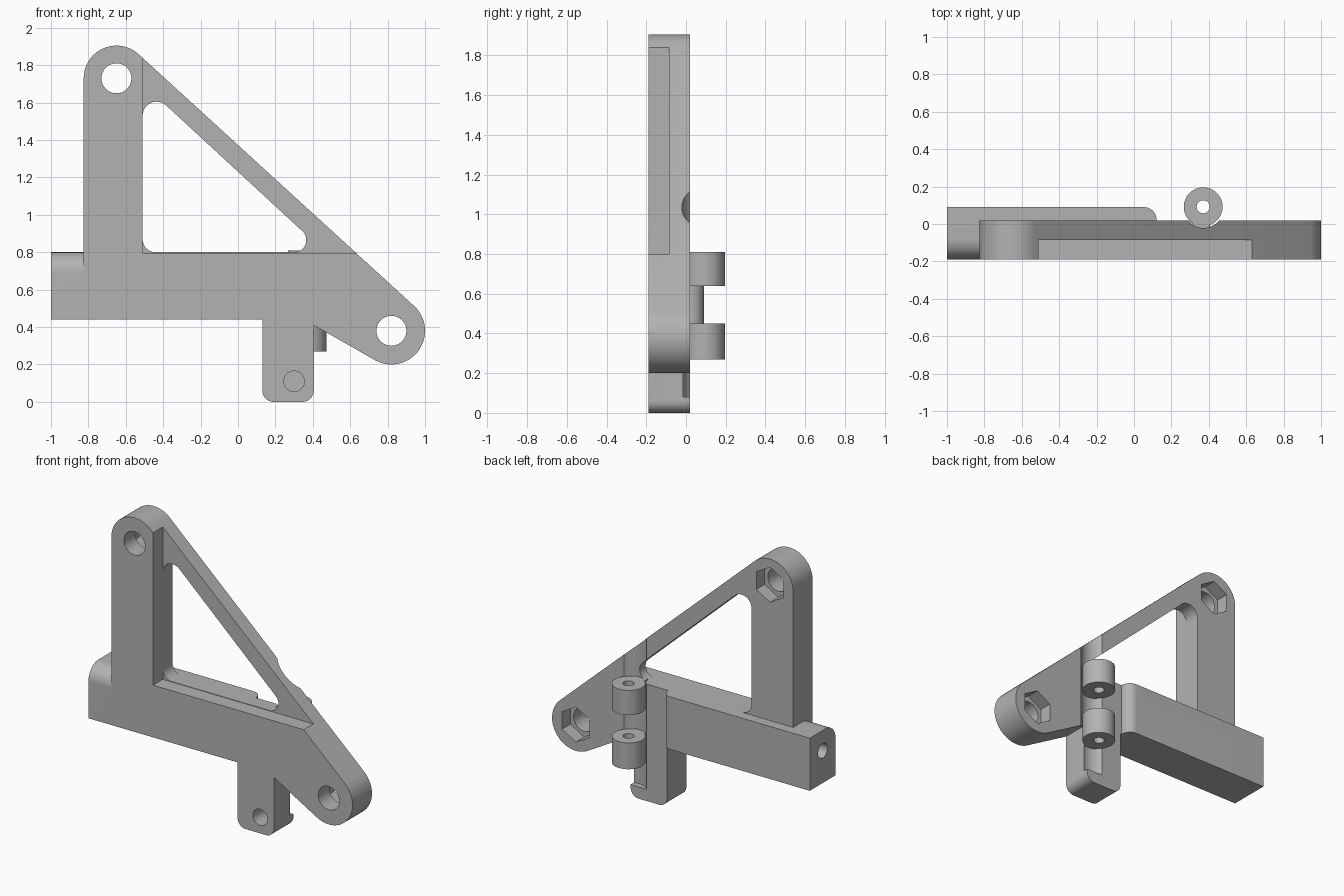
import bpy, bmesh, math

if "Cube" in bpy.data.objects:
    bpy.data.objects.remove(bpy.data.objects["Cube"], do_unlink=True)

grey = bpy.data.materials.new("plain grey")
grey.use_nodes = True
COLOUR = (0.45, 0.45, 0.45, 1)
grey.diffuse_color = COLOUR
grey.node_tree.nodes["Principled BSDF"].inputs["Base Color"].default_value = COLOUR

FRONT, BACK = -0.19, 0.02
SLOPE = 47.4                      # direction the long brace faces, in degrees
HINGE = (0.37, 0.092)


def arc(cx, cy, r, start, end, n=16):
    angles = [math.radians(start + (end - start) * i / n) for i in range(n + 1)]
    return [(cx + r * math.cos(a), cy + r * math.sin(a)) for a in angles]


def circle(cx, cy, r, n=48, turn=0):
    return arc(cx, cy, r, turn, turn + 360, n)[:-1]


def rect(a, b, c, d):
    return [(a, b), (c, b), (c, d), (a, d)]


def prism(name, points, axis, low, high):
    """Extrude a flat outline along one axis."""
    place = {"X": lambda p, d: (d, p[0], p[1]),
             "Y": lambda p, d: (p[0], d, p[1]),
             "Z": lambda p, d: (p[0], p[1], d)}[axis]
    bm = bmesh.new()
    bottom = [bm.verts.new(place(p, low)) for p in points]
    top = [bm.verts.new(place(p, high)) for p in points]
    bm.faces.new(bottom)
    bm.faces.new(top)
    for i in range(len(points)):
        j = (i + 1) % len(points)
        bm.faces.new((bottom[i], bottom[j], top[j], top[i]))
    bmesh.ops.recalc_face_normals(bm, faces=bm.faces)
    mesh = bpy.data.meshes.new(name)
    bm.to_mesh(mesh)
    bm.free()
    mesh.materials.append(grey)
    obj = bpy.data.objects.new(name, mesh)
    bpy.context.collection.objects.link(obj)
    return obj


def combine(target, other, operation="DIFFERENCE"):
    mod = target.modifiers.new("combine", "BOOLEAN")
    mod.operation, mod.solver, mod.object = operation, "EXACT", other
    bpy.context.view_layer.objects.active = target
    bpy.ops.object.modifier_apply(modifier=mod.name)
    bpy.data.objects.remove(other, do_unlink=True)


# Triangular plate with two round ends and a lower tab
outline = (arc(-0.65, 1.73, 0.175, 180, SLOPE, 24)
           + arc(0.82, 0.38, 0.18, SLOPE, -119.7, 28)
           + [(0.405, 0.41)]
           + arc(0.345, 0.06, 0.06, 0, -90, 10)
           + arc(0.19, 0.06, 0.06, -90, -180, 10)
           + [(0.13, 0.44), (-0.825, 0.44)])
bracket = prism("bracket", outline, "Y", FRONT, BACK)

# Thick square arm with a rounded front top edge and rounded inner end
section = [(FRONT, 0.44), (0.09, 0.44), (0.09, 0.8)] + arc(FRONT + 0.11, 0.69, 0.11, 90, 180)
arm = prism("side_arm", section, "X", -1, 0.12)
bm = bmesh.new()
bm.from_mesh(arm.data)
corner = [e for e in bm.edges if all(v.co.x > 0.11 and v.co.y > 0.08 for v in e.verts)]
bmesh.ops.bevel(bm, geom=corner, offset=0.065, segments=10, profile=0.5, affect="EDGES")
bm.to_mesh(arm.data)
bm.free()
combine(bracket, arm, "UNION")

# Triangular opening, and the shallower front of the long brace
opening = (arc(-0.44, 0.87, 0.07, 180, 270) + arc(0.30, 0.865, 0.065, -90, SLOPE)
           + arc(-0.435, 1.53, 0.075, SLOPE, 180))
combine(bracket, prism("opening", opening, "Y", -0.4, 0.4))
recess = [(-0.51, 0.797), (0.8, 0.797), (0.8, 0.9), (-0.3, 2), (-0.51, 2)]
combine(bracket, prism("brace_recess", recess, "Y", -0.4, -0.085))

# Bolt holes with six-sided nut pockets behind
for x, z in ((-0.65, 1.73), (0.82, 0.38)):
    combine(bracket, prism("bolt_hole", circle(x, z, 0.08), "Y", -0.4, 0.4))
    combine(bracket, prism("nut_pocket", circle(x, z, 0.12, 6, 30), "Y", -0.07, 0.4))

# Blind holes in the tab and the arm end
combine(bracket, prism("tab_hole", circle(0.30, 0.11, 0.055), "Y", -0.4, -0.06))
combine(bracket, prism("arm_hole", circle(-0.05, 0.66, 0.05), "X", -1.2, -0.55))

# Round clearance groove along the hinge line
combine(bracket, prism("hinge_groove", circle(*HINGE, 0.113), "Z", 0.08, 1.2))

# Two hinge knuckles, each tied to the plate by a small web
knuckles = []
for name, low, high in (("lower", 0.27, 0.45), ("upper", 0.64, 0.81)):
    knuckle = prism(name + "_hinge_knuckle", circle(*HINGE, 0.104), "Z", low, high)
    web = prism("web", rect(0.31, -0.03, 0.404, 0.03), "Z", low, high)
    combine(knuckle, web, "UNION")
    combine(knuckle, prism("pin_hole", circle(*HINGE, 0.035, 32), "Z", 0, 1))
    knuckles.append(knuckle)

bpy.ops.object.select_all(action="DESELECT")
for obj in [bracket] + knuckles:
    obj.select_set(True)
bpy.context.view_layer.objects.active = bracket
bpy.ops.object.shade_smooth_by_angle(angle=math.radians(30))
